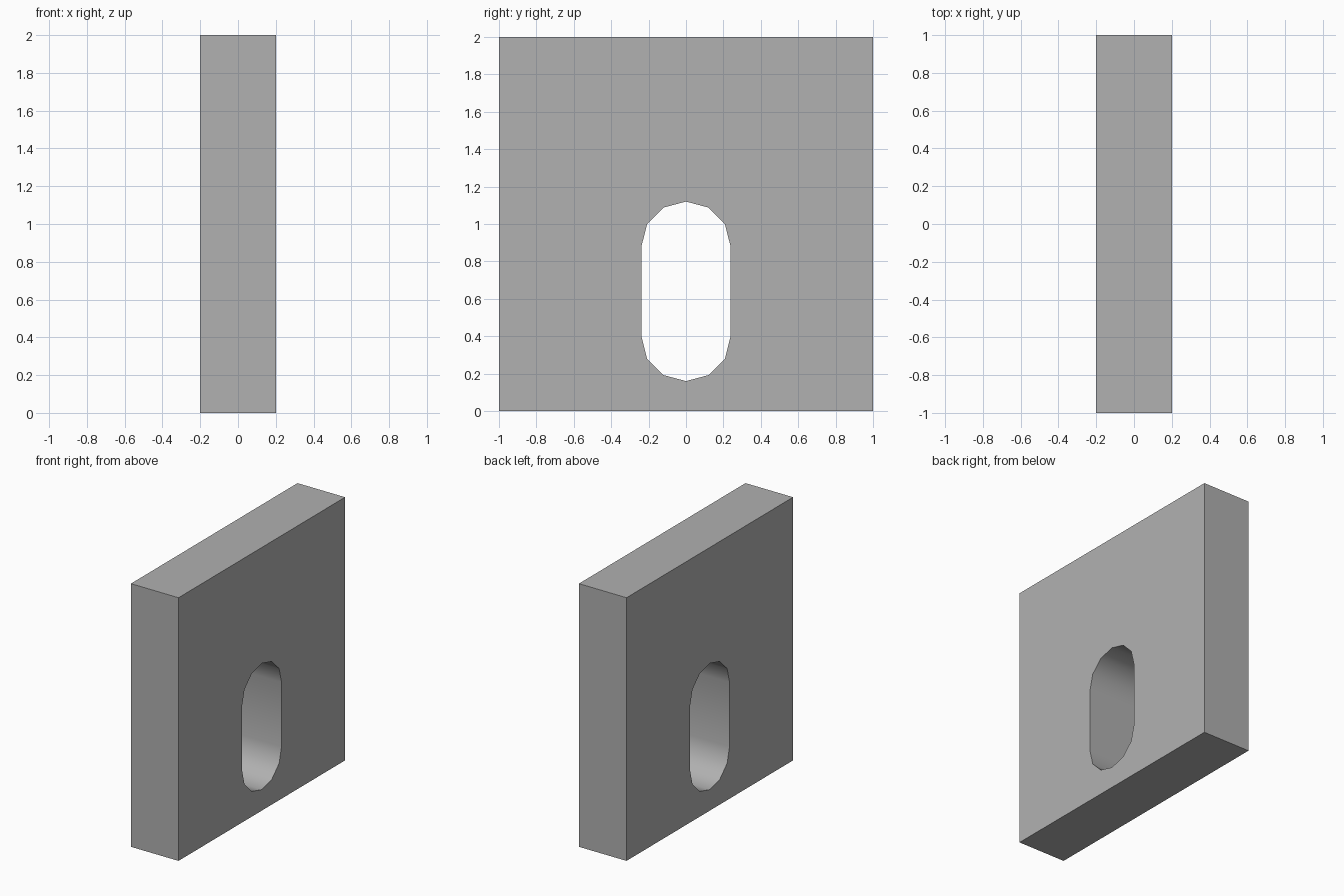
import bpy, bmesh
from math import radians

if "Cube" in bpy.data.objects:
    bpy.data.objects.remove(bpy.data.objects["Cube"])

HALF_T, Z_MID = 0.2, 0.64

# Outlines in the YZ plane: square plate and round-ended slot (mirrored from one quarter)
plate = [(-1, 0), (1, 0), (1, 2), (-1, 2)]
quarter = [(0.237, 0.245), (0.208, 0.36), (0.12, 0.448), (0, 0.48)]
top = quarter + [(-y, z) for y, z in reversed(quarter[:-1])]
slot = [(y, Z_MID + z) for y, z in top] + [(-y, Z_MID - z) for y, z in top]

bm = bmesh.new()


def loop(points):
    vs = [bm.verts.new((-HALF_T, y, z)) for y, z in points]
    return [bm.edges.new((v, vs[(i + 1) % len(vs)])) for i, v in enumerate(vs)]


# Fill between the outlines, then extrude to the plate thickness
edges = loop(plate) + loop(slot)
bmesh.ops.triangle_fill(bm, edges=edges, use_beauty=True, normal=(1, 0, 0))
ext = bmesh.ops.extrude_face_region(bm, geom=bm.faces[:])
moved = [g for g in ext["geom"] if isinstance(g, bmesh.types.BMVert)]
bmesh.ops.translate(bm, verts=moved, vec=(2 * HALF_T, 0, 0))
bmesh.ops.recalc_face_normals(bm, faces=bm.faces[:])

mesh = bpy.data.meshes.new("slotted_plate")
bm.to_mesh(mesh)
bm.free()
obj = bpy.data.objects.new("slotted_plate", mesh)
bpy.context.collection.objects.link(obj)

# Darker grey
mat = bpy.data.materials.new("dark_grey")
mat.diffuse_color = (0.44, 0.44, 0.44, 1)
mat.use_nodes = True
mat.node_tree.nodes["Principled BSDF"].inputs["Base Color"].default_value = mat.diffuse_color
mesh.materials.append(mat)

# Smooth slot wall, crisp plate edges
bpy.context.view_layer.objects.active = obj
obj.select_set(True)
bpy.ops.object.shade_smooth_by_angle(angle=radians(40))
